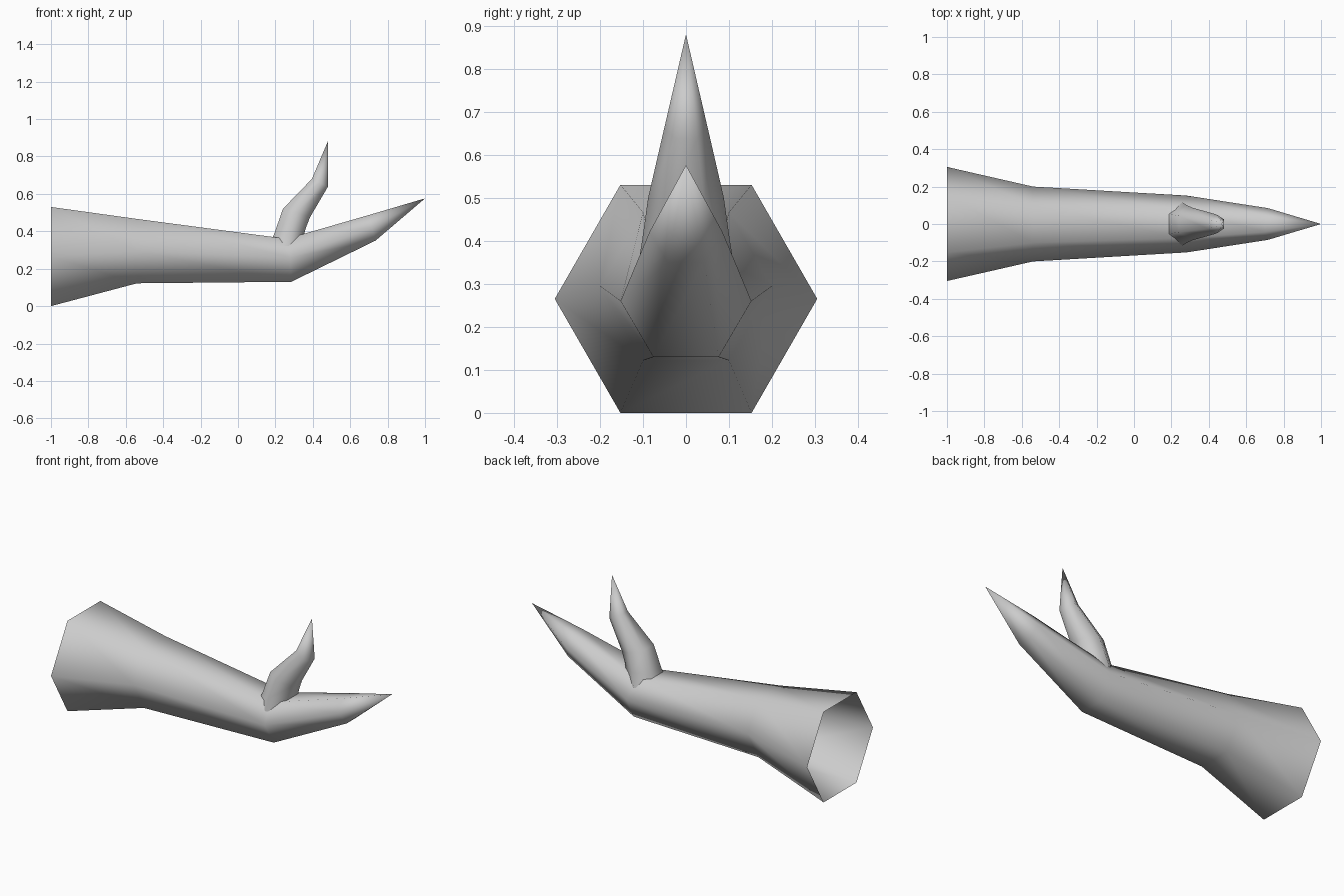
import bpy
import bmesh

if "Cube" in bpy.data.objects:
    bpy.data.objects.remove(bpy.data.objects["Cube"])

# Single plain grey surface
grey = bpy.data.materials.new("light_grey")
grey.use_nodes = True
grey.diffuse_color = (0.6, 0.6, 0.6, 1)
grey.node_tree.nodes["Principled BSDF"].inputs["Base Color"].default_value = (0.6, 0.6, 0.6, 1)


def hex_loft(name, rings, tip):
    """Open six-sided tube through rings of (lower xz, middle xz, upper xz, half width), closed to a point."""
    bm = bmesh.new()
    loops = []
    for low, mid, top, w in rings:
        outline = [(low, -w / 2), (low, w / 2), (mid, w), (top, w / 2), (top, -w / 2), (mid, -w)]
        loops.append([bm.verts.new((p[0], y, p[1])) for p, y in outline])
    end = bm.verts.new((tip[0], 0, tip[1]))
    for a, b in zip(loops, loops[1:]):
        for i in range(6):
            j = (i + 1) % 6
            bm.faces.new((a[i], a[j], b[j], b[i]))
    for i in range(6):
        bm.faces.new((loops[-1][i], loops[-1][(i + 1) % 6], end))
    bmesh.ops.recalc_face_normals(bm, faces=bm.faces)
    mesh = bpy.data.meshes.new(name)
    bm.to_mesh(mesh)
    bm.free()
    mesh.materials.append(grey)
    mesh.shade_smooth()
    obj = bpy.data.objects.new(name, mesh)
    bpy.context.collection.objects.link(obj)
    return obj


# Sleeve, wrist and mitten-like hand in one tube, open at the sleeve
hex_loft("arm_and_hand", [
    ((-1, 0), (-1, 0.265), (-1, 0.53), 0.305),
    ((-0.54, 0.122), (-0.54, 0.295), (-0.54, 0.466), 0.2),
    ((0.285, 0.13), (0.28, 0.26), (0.26, 0.36), 0.152),
    ((0.735, 0.35), (0.715, 0.42), (0.7, 0.487), 0.085),
], (1, 0.576))

# Thumb rising from the top of the hand, its root sunk into the palm
hex_loft("thumb", [
    ((0.34, 0.33), (0.26, 0.32), (0.17, 0.33), 0.115),
    ((0.36, 0.41), (0.28, 0.4), (0.195, 0.39), 0.102),
    ((0.385, 0.475), (0.31, 0.5), (0.24, 0.52), 0.088),
    ((0.48, 0.637), (0.44, 0.66), (0.395, 0.68), 0.051),
], (0.48, 0.88))
